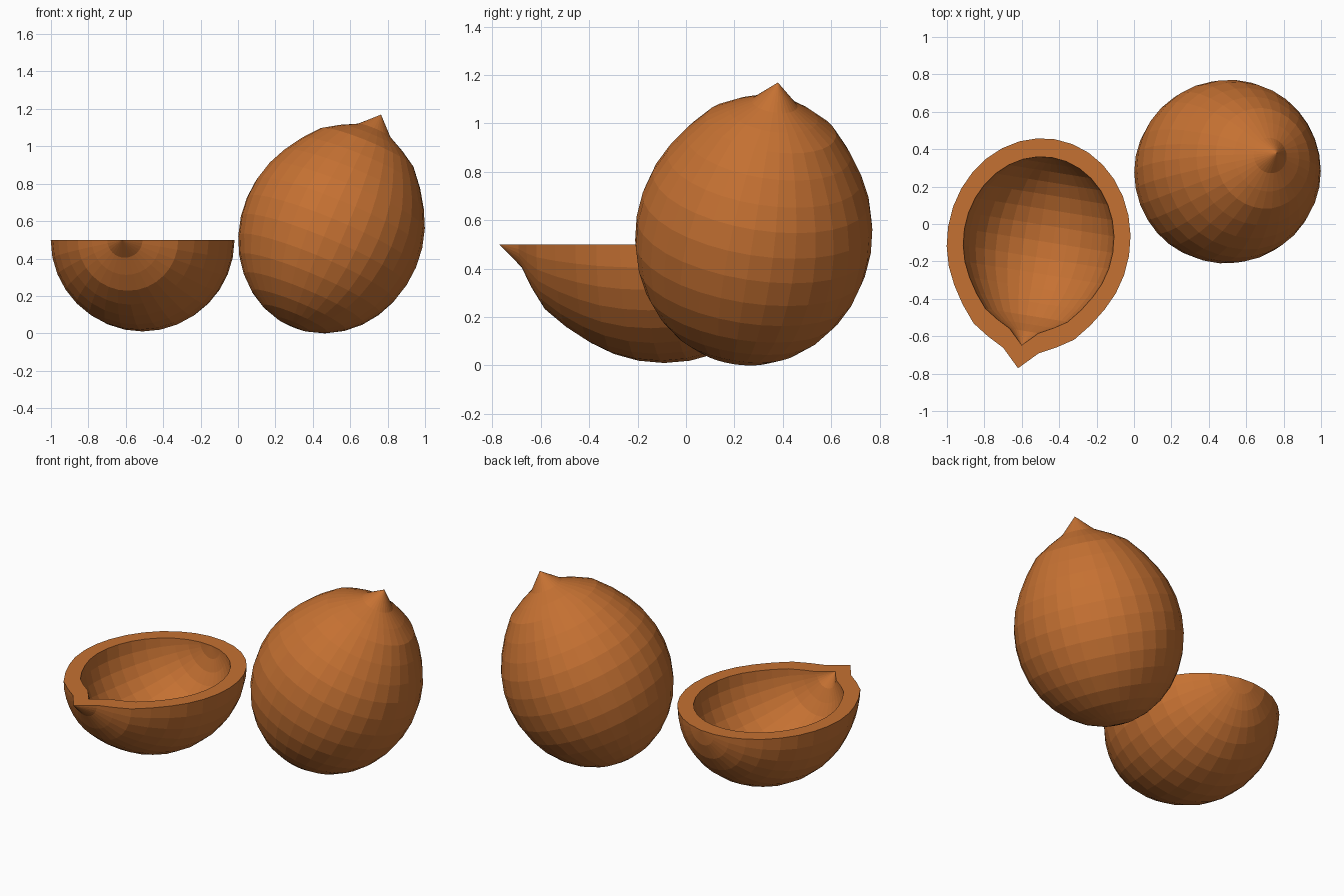
import bpy, bmesh
from mathutils import Matrix, Vector

cube = bpy.data.objects.get("Cube")
if cube:
    bpy.data.objects.remove(cube)

RADIUS, HALF_LENGTH = 0.49, 0.55
SEGMENTS, RINGS = 32, 16
# Extra height of the rings nearest the pointed tip, from the pole outwards
TIP_LIFT = [0.14, 0.055, 0.038, 0.034, 0.012]

mat = bpy.data.materials.new("shell brown")
mat.use_nodes = True
colour = (0.56, 0.165, 0.032, 1)
mat.diffuse_color = colour
mat.node_tree.nodes["Principled BSDF"].inputs["Base Color"].default_value = colour


def nut_body():
    """Egg-shaped body with a pinched point at local +z."""
    bm = bmesh.new()
    bmesh.ops.create_uvsphere(bm, u_segments=SEGMENTS, v_segments=RINGS, radius=1)
    for v in bm.verts:
        ring = round(v.co.angle(Vector((0, 0, 1))) / 3.14159 * RINGS)
        lift = TIP_LIFT[ring] if ring < len(TIP_LIFT) else 0
        v.co = (v.co.x * RADIUS, v.co.y * RADIUS, v.co.z * HALF_LENGTH + lift)
    return bm


def finish(bm, name, matrix):
    bm.transform(matrix)
    bmesh.ops.recalc_face_normals(bm, faces=bm.faces)
    mesh = bpy.data.meshes.new(name)
    bm.to_mesh(mesh)
    bm.free()
    mesh.materials.append(mat)
    obj = bpy.data.objects.new(name, mesh)
    bpy.context.collection.objects.link(obj)
    return obj


# Whole nut, leaning towards its point
axis = Vector((0.265, 0.10, 0.63)).normalized()
turn = axis.to_track_quat('Z', 'Y').to_matrix().to_4x4()
finish(nut_body(), "whole_nut", Matrix.Translation((0.5, 0.28, 0.54)) @ turn)

# Half shell: lower half of the body, with a smaller copy as the hollow
bm = nut_body()
bmesh.ops.delete(bm, geom=[v for v in bm.verts if v.co.y > 0.001], context='VERTS')
copy = bmesh.ops.duplicate(bm, geom=bm.verts[:] + bm.edges[:] + bm.faces[:])["geom"]
inner = [g for g in copy if isinstance(g, bmesh.types.BMVert)]
bmesh.ops.scale(bm, vec=(0.82, 0.82, 0.82), verts=inner)
bmesh.ops.reverse_faces(bm, faces=[g for g in copy if isinstance(g, bmesh.types.BMFace)])

# Flat rim joining the outer and inner shells
bmesh.ops.bridge_loops(bm, edges=[e for e in bm.edges if e.is_boundary])
z_axis = Vector((-0.11, -0.68, 0)).normalized()
y_axis = Vector((0, 0, 1))
x_axis = y_axis.cross(z_axis)
turn = Matrix((x_axis, y_axis, z_axis)).transposed().to_4x4()
finish(bm, "half_shell", Matrix.Translation((-0.51, -0.09, 0.5)) @ turn)
